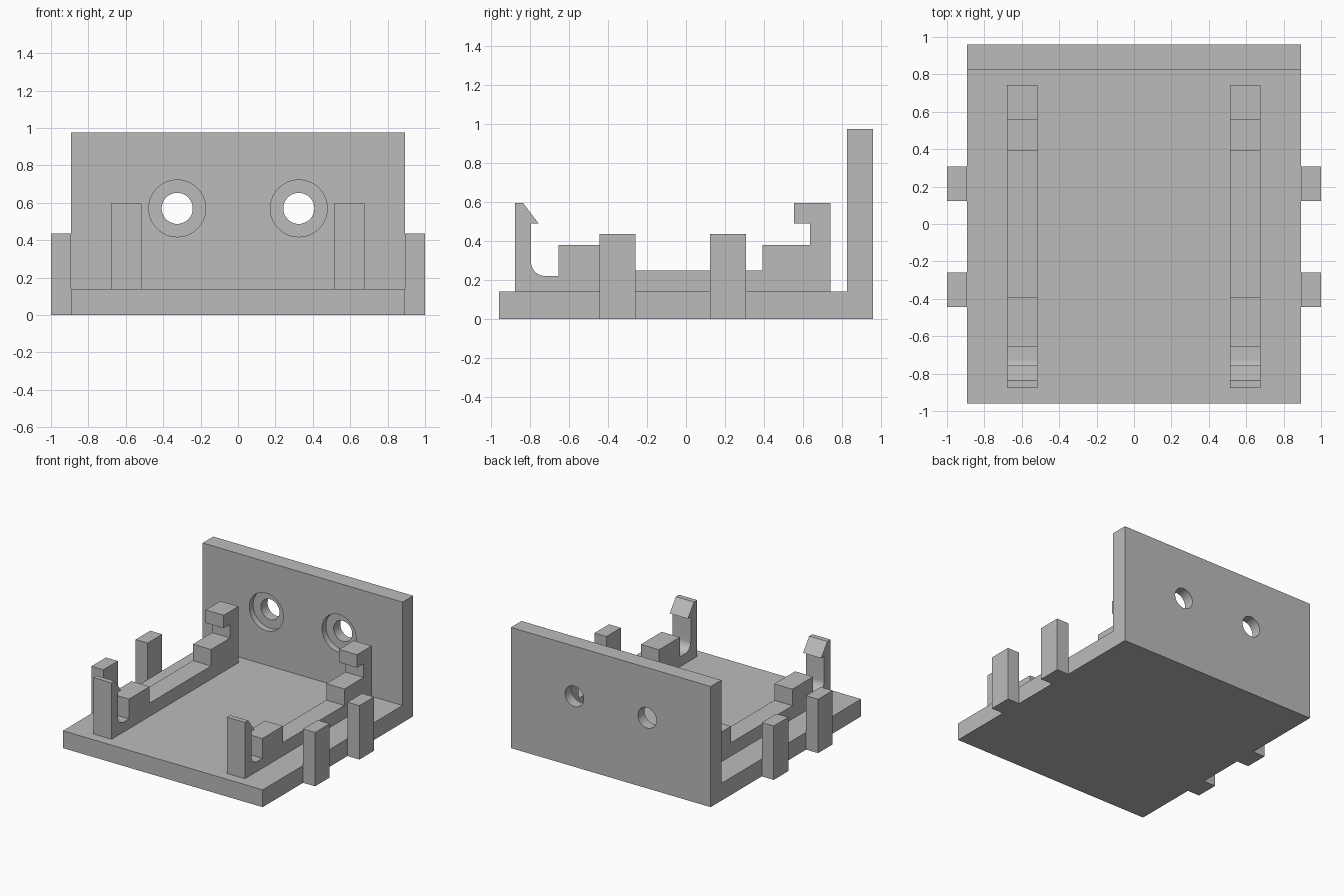
import bpy
import bmesh
import math
from mathutils import Matrix

if "Cube" in bpy.data.objects:
    bpy.data.objects.remove(bpy.data.objects["Cube"])

grey = bpy.data.materials.new("plain_grey")
grey.diffuse_color = (0.5, 0.5, 0.5, 1)
grey.use_nodes = True
grey.node_tree.nodes["Principled BSDF"].inputs["Base Color"].default_value = grey.diffuse_color


def finish(name, bm):
    bmesh.ops.recalc_face_normals(bm, faces=bm.faces)
    mesh = bpy.data.meshes.new(name)
    bm.to_mesh(mesh)
    bm.free()
    mesh.materials.append(grey)
    ob = bpy.data.objects.new(name, mesh)
    bpy.context.collection.objects.link(ob)
    return ob


def extrude_profile(name, points, x0, x1):
    """Extrude a (y, z) outline along x."""
    bm = bmesh.new()
    face = bm.faces.new([bm.verts.new((x0, y, z)) for y, z in points])
    ext = bmesh.ops.extrude_face_region(bm, geom=[face])
    moved = [v for v in ext["geom"] if isinstance(v, bmesh.types.BMVert)]
    bmesh.ops.translate(bm, verts=moved, vec=(x1 - x0, 0, 0))
    return finish(name, bm)


def smooth(ob):
    bpy.ops.object.select_all(action='DESELECT')
    ob.select_set(True)
    bpy.context.view_layer.objects.active = ob
    bpy.ops.object.shade_smooth_by_angle(angle=math.radians(30))


def hole_cutter(name, x, radius, y0, y1):
    bm = bmesh.new()
    place = Matrix.Translation((x, (y0 + y1) / 2, 0.57)) @ Matrix.Rotation(math.pi / 2, 4, 'X')
    bmesh.ops.create_cone(bm, cap_ends=True, segments=64, radius1=radius,
                          radius2=radius, depth=y1 - y0, matrix=place)
    ob = finish(name, bm)
    ob.hide_render = True
    ob.hide_set(True)
    return ob


# Floor plate and upright back wall in one L-shaped piece
W, BASE = 0.893, 0.14
bracket = extrude_profile("base_and_back_wall", [
    (-0.96, 0), (0.96, 0), (0.96, 0.975), (0.825, 0.975), (0.825, BASE), (-0.96, BASE)], -W, W)

# Counterbored screw holes through the wall
cutters = []
for side, x in (("left", -0.325), ("right", 0.325)):
    cutters.append(hole_cutter(side + "_hole_cutter", x, 0.083, 0.7, 1.1))
    cutters.append(hole_cutter(side + "_counterbore_cutter", x, 0.152, 0.7, 0.875))
for c in cutters:
    mod = bracket.modifiers.new(c.name, 'BOOLEAN')
    mod.operation = 'DIFFERENCE'
    mod.solver = 'EXACT'
    mod.object = c
bpy.context.view_layer.objects.active = bracket
bracket.select_set(True)
for c in cutters:
    bpy.ops.object.modifier_apply(modifier=c.name)
    bpy.data.objects.remove(c)
smooth(bracket)

# Rails with a rounded snap hook in front and a square hook behind
R = 0.072
fillet = [(-0.795 + R - R * math.cos(a), 0.22 + R - R * math.sin(a))
          for a in (math.pi / 2 * i / 10 for i in range(11))]
rail = [(-0.877, BASE), (-0.877, 0.595), (-0.836, 0.595), (-0.757, 0.49), (-0.795, 0.49)]
rail += fillet
rail += [(-0.655, 0.22), (-0.655, 0.38), (-0.39, 0.38), (-0.39, 0.247),
         (0.393, 0.247), (0.393, 0.38), (0.637, 0.38), (0.637, 0.49),
         (0.555, 0.49), (0.555, 0.595), (0.742, 0.595), (0.742, BASE)]
for side, x in (("left", -0.597), ("right", 0.595)):
    smooth(extrude_profile(side + "_clip_rail", rail, x - 0.081, x + 0.081))

# Square side posts
for side, s in (("left", -1), ("right", 1)):
    for pos, y0, y1 in (("front", -0.444, -0.258), ("rear", 0.122, 0.308)):
        extrude_profile(f"{side}_{pos}_post",
                        [(y0, 0), (y1, 0), (y1, 0.435), (y0, 0.435)], s * W, s)
